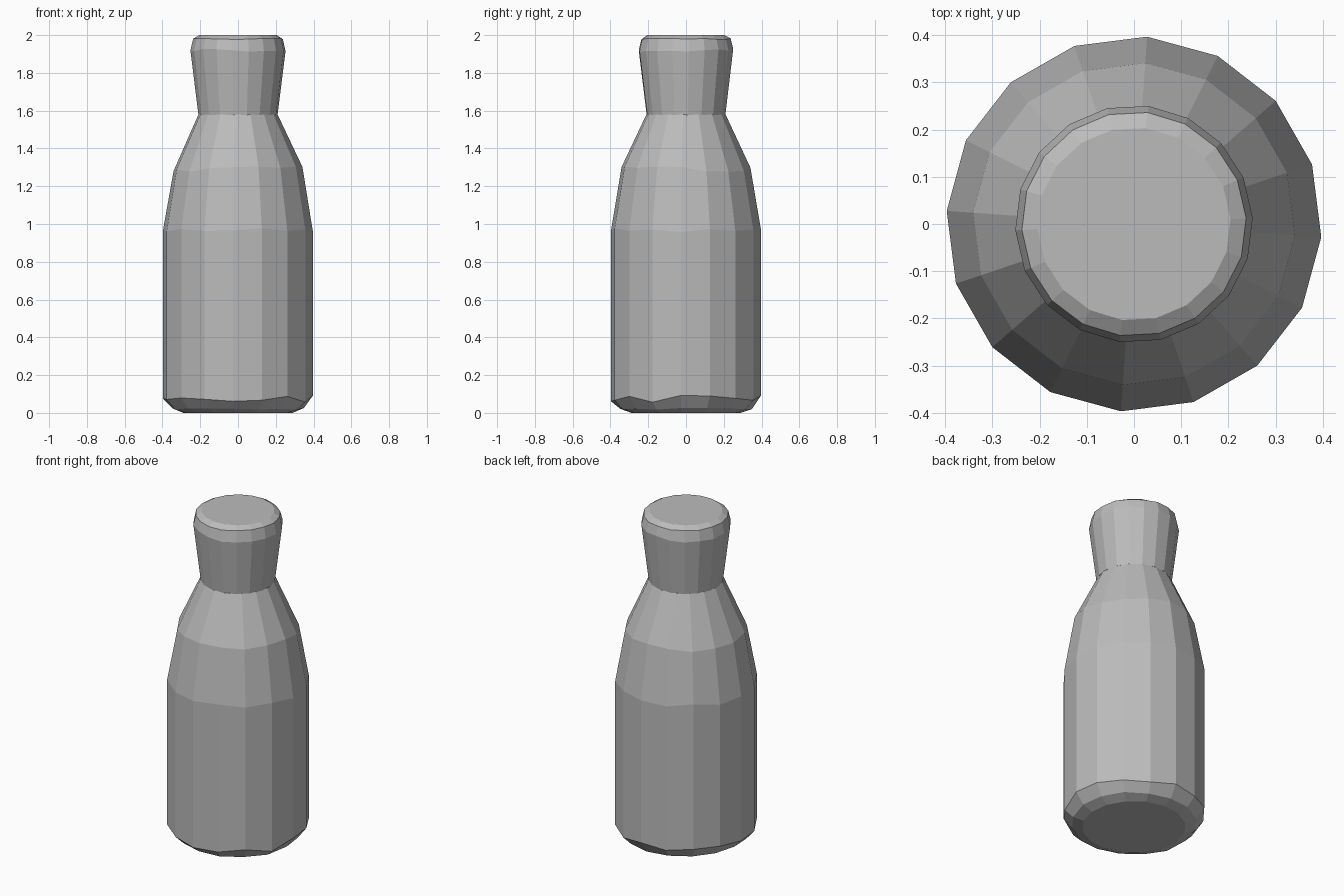
import bpy, bmesh, math, random

random.seed(4)
cube = bpy.data.objects.get("Cube")
if cube:
    bpy.data.objects.remove(cube, do_unlink=True)

grey = bpy.data.materials.new("stone_grey")
grey.use_nodes = True
colour = (0.5, 0.5, 0.5, 1)
grey.diffuse_color = colour
grey.node_tree.nodes["Principled BSDF"].inputs["Base Color"].default_value = colour


def turned(name, profile, sides, offset):
    """Lathe (radius, height, height wobble) rings into a closed low-poly solid."""
    bm = bmesh.new()
    rings = []
    for r, z, wobble in profile:
        ring = []
        for i in range(sides):
            a = math.radians(offset) + math.tau * i / sides
            dz = random.uniform(-wobble, wobble)
            ring.append(bm.verts.new((r * math.cos(a), r * math.sin(a), z + dz)))
        rings.append(ring)
    for low, high in zip(rings, rings[1:]):
        for i in range(sides):
            j = (i + 1) % sides
            bm.faces.new((low[i], low[j], high[j], high[i]))
    bm.faces.new(rings[0][::-1])
    bm.faces.new(rings[-1])
    bmesh.ops.recalc_face_normals(bm, faces=bm.faces)
    mesh = bpy.data.meshes.new(name)
    bm.to_mesh(mesh)
    bm.free()
    mesh.materials.append(grey)
    obj = bpy.data.objects.new(name, mesh)
    bpy.context.collection.objects.link(obj)
    return obj


# Body with a chamfered foot and sloping shoulders
turned("bottle_body", [(0.29, 0, 0), (0.35, 0.022, 0.006), (0.398, 0.075, 0.02),
                       (0.398, 0.97, 0.015), (0.342, 1.29, 0.015), (0.21, 1.58, 0)], 16, -4)

# Flared neck with a rounded lip
turned("bottle_neck", [(0.21, 1.578, 0), (0.252, 1.92, 0.008),
                       (0.238, 1.98, 0.003), (0.205, 2.0, 0)], 18, 3)
